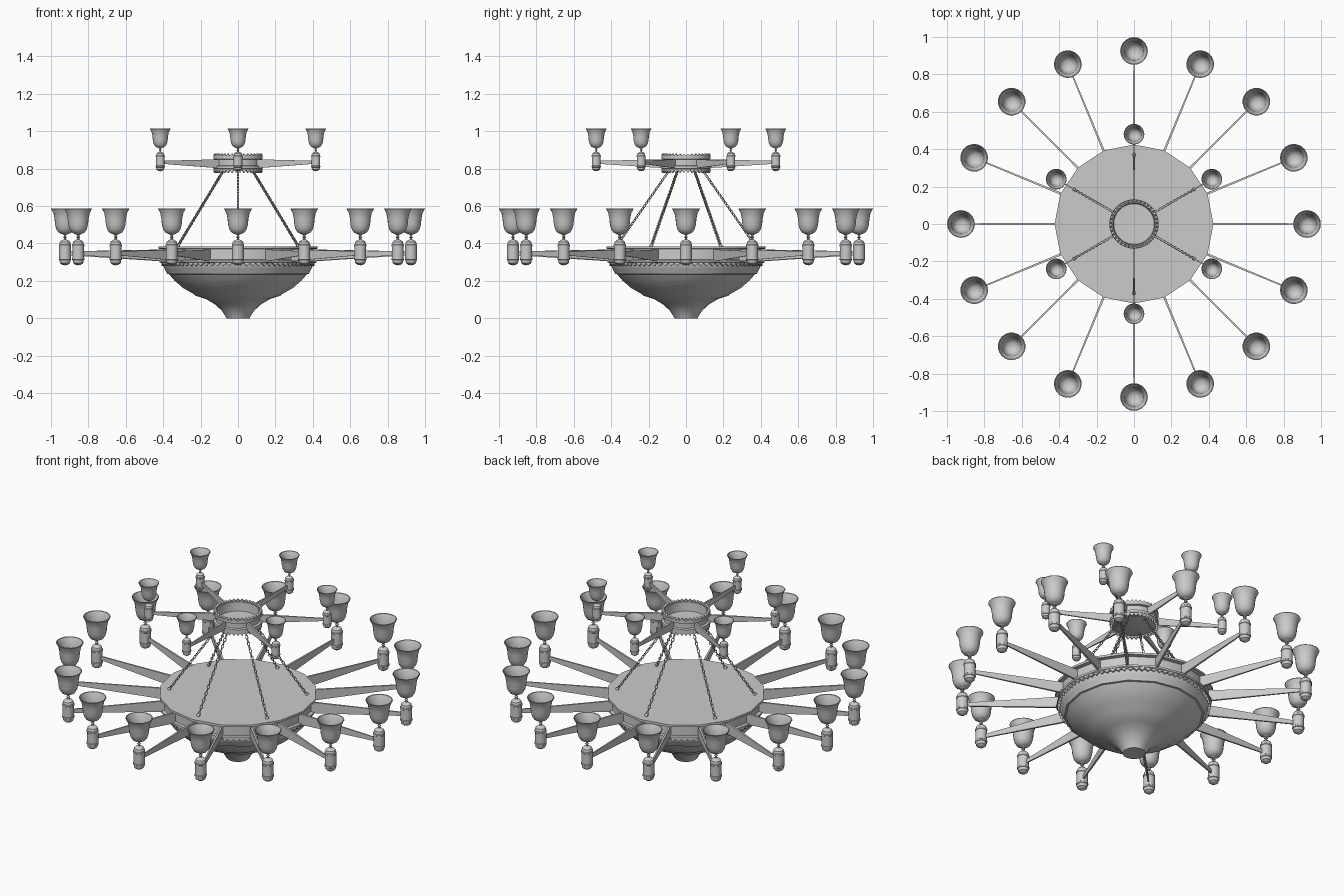
import bpy, bmesh, math
from mathutils import Matrix, Vector

if "Cube" in bpy.data.objects:
    bpy.data.objects.remove(bpy.data.objects["Cube"])


def finish(bm, name, angle=35):
    bmesh.ops.remove_doubles(bm, verts=bm.verts, dist=1e-5)
    bmesh.ops.recalc_face_normals(bm, faces=bm.faces)
    me = bpy.data.meshes.new(name)
    bm.to_mesh(me)
    bm.free()
    ob = bpy.data.objects.new(name, me)
    bpy.context.collection.objects.link(ob)
    if angle:
        me.shade_smooth()
        me.set_sharp_from_angle(angle=math.radians(angle))
    return ob


def lathe(bm, profile, seg):
    """Revolve (radius, z) points about z."""
    rings = []
    for r, z in profile:
        if r == 0:
            rings.append([bm.verts.new((0, 0, z))] * seg)
        else:
            rings.append([bm.verts.new((r * math.cos(math.tau * i / seg),
                                        r * math.sin(math.tau * i / seg), z)) for i in range(seg)])
    for a, b in zip(rings, rings[1:]):
        for i in range(seg):
            j = (i + 1) % seg
            bm.faces.new(list(dict.fromkeys((a[i], a[j], b[j], b[i]))))


def turned(name, profile, seg):
    bm = bmesh.new()
    lathe(bm, profile, seg)
    return finish(bm, name)


def toothed_ring(name, r_in, r_out, z_flat, z_tip, teeth):
    """Flat ring whose free edge zigzags between z_flat and z_tip."""
    bm = bmesh.new()
    z_mid = z_flat + (z_tip - z_flat) * 0.35
    n = teeth * 2
    cols = []
    for i in range(n):
        a = math.tau * i / n
        z = z_tip if i % 2 else z_mid
        cols.append([bm.verts.new((r * math.cos(a), r * math.sin(a), h)) for r, h in
                     ((r_in, z_flat), (r_out, z_flat), (r_out, z), (r_in, z))])
    for i in range(n):
        a, b = cols[i], cols[(i + 1) % n]
        for k in range(4):
            m = (k + 1) % 4
            bm.faces.new((a[k], b[k], b[m], a[m]))
    return finish(bm, name, 0)


def arm(name, angle, r0, r1, z0, z1, half):
    """Thin bar, tall (z0) at the hub and tapering to z1 at the tip."""
    bm = bmesh.new()
    vs = []
    for r, (lo, hi), w in ((r0, z0, half), (r1, z1, half * 0.6)):
        vs.append([bm.verts.new((r, y, z)) for y, z in ((-w, lo), (w, lo), (w, hi), (-w, hi))])
    for k in range(4):
        m = (k + 1) % 4
        bm.faces.new((vs[0][k], vs[0][m], vs[1][m], vs[1][k]))
    bm.faces.new(vs[0])
    bm.faces.new(vs[1])
    bm.transform(Matrix.Rotation(angle, 4, 'Z'))
    finish(bm, name, 0)


def lamp_mesh():
    bm = bmesh.new()
    # capsule holder with raised bands
    lathe(bm, [(0, 0), (.015, .003), (.027, .012), (.030, .028), (.033, .030), (.033, .038),
               (.031, .040), (.031, .100), (.033, .102), (.033, .110), (.030, .112),
               (.027, .126), (.015, .136), (0, .139)], 16)
    # stem with bead
    lathe(bm, [(0, .135), (.006, .136), (.006, .147), (.011, .151), (.006, .156),
               (.006, .162), (.018, .168), (0, .170)], 10)
    # open bell shade
    lathe(bm, [(0, .166), (.020, .168), (.036, .177), (.047, .194), (.053, .218), (.056, .250),
               (.062, .280), (.074, .302), (.073, .305), (.069, .303), (.058, .280), (.052, .250),
               (.049, .218), (.043, .196), (.033, .181), (.018, .172), (0, .171)], 20)
    ob = finish(bm, "lamp_1")
    return ob


def chain(name, start, end, links):
    bm = bmesh.new()
    d = end - start
    rot = d.to_track_quat('X', 'Z').to_matrix().to_4x4()
    pitch = d.length / links
    nu, nv, minor = 10, 5, 0.0024
    for k in range(links):
        mat = (Matrix.Translation(start + d * ((k + .5) / links)) @ rot
               @ Matrix.Rotation(math.pi / 2 * (k % 2) + math.pi / 4, 4, 'X'))
        grid = []
        for i in range(nu):
            a = math.tau * i / nu
            row = []
            for j in range(nv):
                b = math.tau * j / nv
                p = Vector(((pitch * .6 + minor * math.cos(b)) * math.cos(a),
                            (.0065 + minor * math.cos(b)) * math.sin(a), minor * math.sin(b)))
                row.append(bm.verts.new(mat @ p))
            grid.append(row)
        for i in range(nu):
            for j in range(nv):
                i2, j2 = (i + 1) % nu, (j + 1) % nv
                bm.faces.new((grid[i][j], grid[i2][j], grid[i2][j2], grid[i][j2]))
    # anchor bead on the plate
    bmesh.ops.create_uvsphere(bm, u_segments=8, v_segments=6, radius=.010,
                              matrix=Matrix.Translation(end))
    finish(bm, name, 60)


# main bowl, recessed band and cover plate
turned("bowl", [(0, 0), (.062, 0), (.070, .015), (.088, .042), (.120, .072), (.170, .102), (.228, .121),
                (.238, .130), (.295, .163), (.340, .202), (.368, .235), (.378, .237), (.392, .265),
                (.403, .285), (.403, .290), (.420, .300), (.420, .311), (.403, .313), (.403, .370),
                (.425, .372), (.425, .385), (0, .385)], 16)
toothed_ring("bowl_toothed_trim", .395, .410, .303, .280, 80)

# upper hoop: open tray with toothed edges
turned("upper_hoop", [(0, .795), (.122, .795), (.132, .800), (.132, .815), (.120, .818), (.120, .848),
                      (.132, .851), (.132, .866), (.112, .866), (.108, .815), (0, .812)], 32)
toothed_ring("upper_hoop_top_teeth", .117, .130, .862, .880, 36)
toothed_ring("upper_hoop_bottom_teeth", .117, .130, .800, .777, 36)

# lamps and arms on both tiers
lamp = lamp_mesh()
count = 0
for tier, n, offset, r_lamp, z_lamp, scale in (("lower", 16, 0, .925, .283, 1),
                                               ("upper", 6, math.pi / 6, .48, .786, .75)):
    for i in range(n):
        a = offset + math.tau * i / n
        count += 1
        ob = lamp
        if count > 1:
            ob = bpy.data.objects.new(f"lamp_{count}", lamp.data)
            bpy.context.collection.objects.link(ob)
        ob.location = (r_lamp * math.cos(a), r_lamp * math.sin(a), z_lamp)
        ob.rotation_euler.z = a
        ob.scale = (scale,) * 3
        if tier == "lower":
            arm(f"lower_arm_{i + 1}", a, .39, .91, (.303, .368), (.337, .358), .006)
        else:
            arm(f"upper_arm_{i + 1}", a, .11, .47, (.802, .850), (.826, .842), .005)

# suspension chains
for i in range(6):
    a = math.pi / 6 + math.tau * i / 6
    d = Vector((math.cos(a), math.sin(a), 0))
    chain(f"chain_{i + 1}", d * .085 + Vector((0, 0, .797)), d * .37 + Vector((0, 0, .388)), 26)
